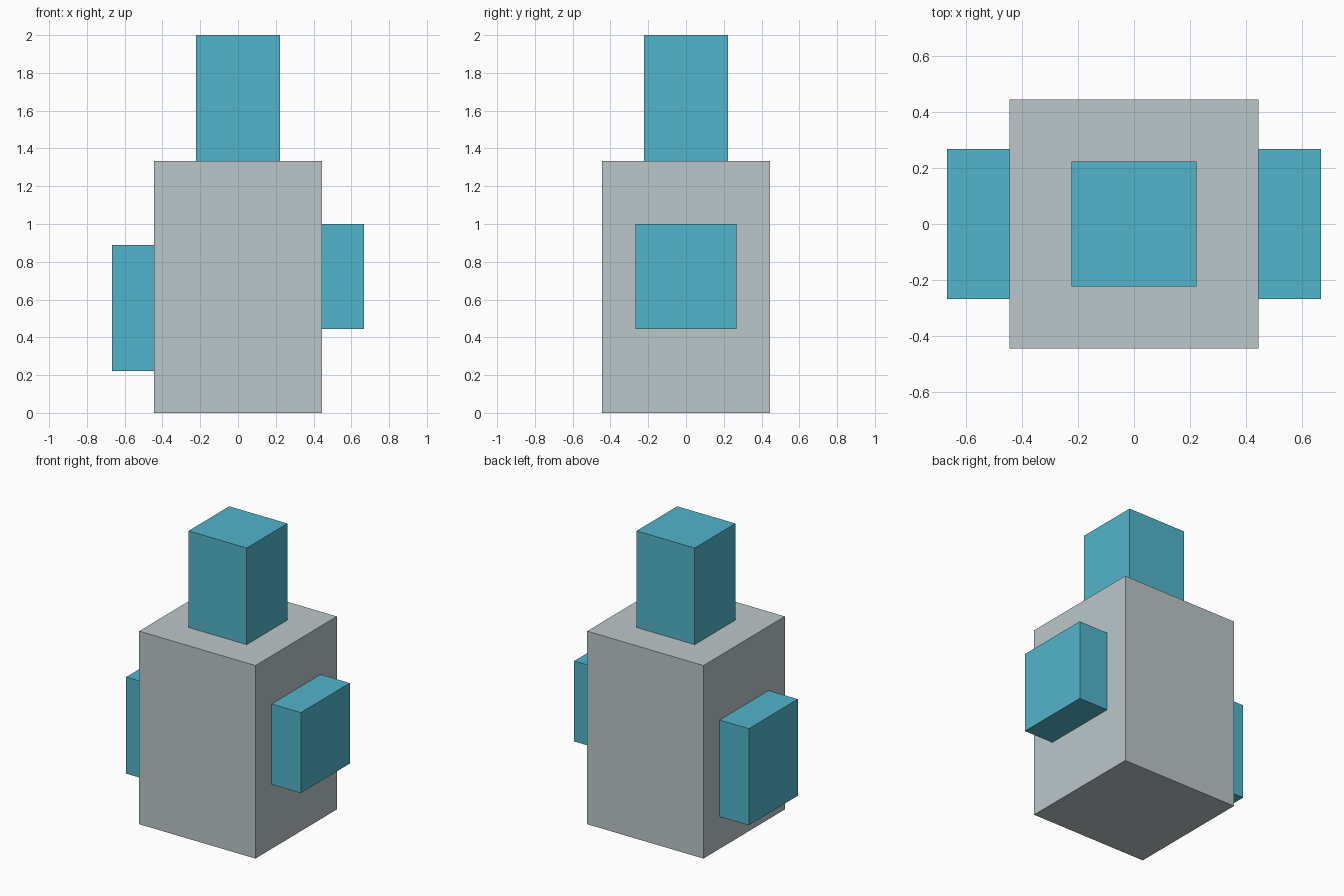
import bpy

default_cube = bpy.data.objects.get("Cube")
if default_cube:
    bpy.data.objects.remove(default_cube, do_unlink=True)


def make_material(name, rgb):
    mat = bpy.data.materials.new(name)
    mat.use_nodes = True
    colour = (*rgb, 1.0)
    mat.diffuse_color = colour
    mat.node_tree.nodes["Principled BSDF"].inputs["Base Color"].default_value = colour
    return mat


def add_box(name, low, high, mat):
    """Box spanning two opposite corners."""
    centre = [(a + b) / 2 for a, b in zip(low, high)]
    bpy.ops.mesh.primitive_cube_add(size=1, location=centre)
    box = bpy.context.object
    box.name = box.data.name = name
    box.scale = [b - a for a, b in zip(low, high)]
    bpy.ops.object.transform_apply(location=False, rotation=False, scale=True)
    box.data.materials.append(mat)
    return box


grey = make_material("light grey", (0.50, 0.57, 0.585))
teal = make_material("teal blue", (0.084, 0.462, 0.604))

body_half, body_top = 0.444, 1.333
head_half = 0.222
side_reach, side_half = 0.667, 0.267

# Main block and the tower on top
add_box("body", (-body_half, -body_half, 0), (body_half, body_half, body_top), grey)
add_box("head", (-head_half, -head_half, body_top), (head_half, head_half, 2), teal)

# Side blocks, set at different heights
add_box("left_side_block", (body_half, -side_half, 0.444), (side_reach, side_half, 1.0), teal)
add_box("right_side_block", (-side_reach, -side_half, 0.222), (-body_half, side_half, 0.889), teal)
